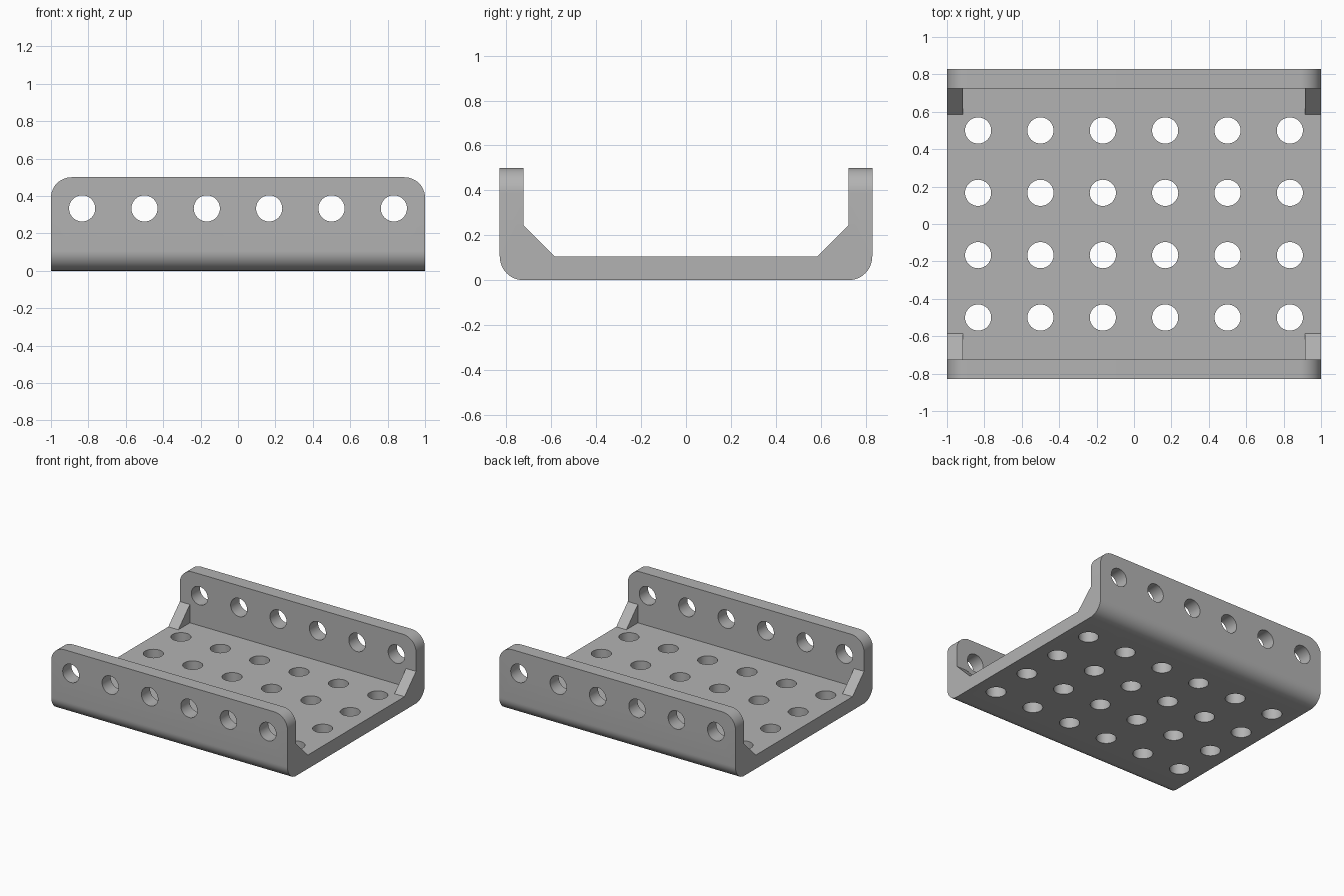
import bpy, bmesh, math
from mathutils import Matrix, Vector

cube = bpy.data.objects.get("Cube")
if cube:
    bpy.data.objects.remove(cube, do_unlink=True)

PITCH = 1 / 3          # hole spacing
HALF_Y = 0.83          # half depth
WALL = 0.105           # sheet thickness
HEIGHT = 0.5
HOLE_R = 0.07
BEND_R = 0.105         # outer bend radius

grey = bpy.data.materials.new("matte_grey")
grey.use_nodes = True
colour = (0.45, 0.45, 0.45, 1)
grey.diffuse_color = colour
grey.node_tree.nodes["Principled BSDF"].inputs["Base Color"].default_value = colour


def to_object(name, bm):
    bmesh.ops.recalc_face_normals(bm, faces=bm.faces)
    mesh = bpy.data.meshes.new(name)
    bm.to_mesh(mesh)
    bm.free()
    mesh.materials.append(grey)
    obj = bpy.data.objects.new(name, mesh)
    bpy.context.collection.objects.link(obj)
    return obj


def extrude_profile(bm, profile, x0, x1):
    """Sweep a (y, z) outline along x."""
    face = bm.faces.new([bm.verts.new((x0, y, z)) for y, z in profile])
    ext = bmesh.ops.extrude_face_region(bm, geom=[face])
    moved = [v for v in ext["geom"] if isinstance(v, bmesh.types.BMVert)]
    bmesh.ops.translate(bm, verts=moved, vec=(x1 - x0, 0, 0))


def combine(obj, helper, operation):
    """Apply a boolean and drop the helper object."""
    helper.hide_render = True
    mod = obj.modifiers.new(operation, 'BOOLEAN')
    mod.operation = operation
    mod.solver = 'EXACT'
    mod.object = helper
    bpy.context.view_layer.objects.active = obj
    bpy.ops.object.modifier_apply(modifier=mod.name)
    bpy.data.objects.remove(helper, do_unlink=True)


# Channel: U section with rounded outer bends
steps = 12
half = [(HALF_Y - WALL, WALL), (HALF_Y - WALL, HEIGHT), (HALF_Y, HEIGHT)]
for i in range(steps + 1):
    a = math.pi / 2 * i / steps
    half.append((HALF_Y - BEND_R + BEND_R * math.cos(a), BEND_R - BEND_R * math.sin(a)))
profile = half + [(-y, z) for y, z in reversed(half)]
bm = bmesh.new()
extrude_profile(bm, profile, -1, 1)
# Round the upper corners of both flanges
corners = [e for e in bm.edges
           if all(abs(v.co.z - HEIGHT) < 1e-4 for v in e.verts)
           and abs(e.verts[0].co.x - e.verts[1].co.x) < 1e-4]
bmesh.ops.bevel(bm, geom=corners, offset=0.11, segments=12, profile=0.5, affect='EDGES')
channel = to_object("perforated_channel", bm)

# Corner gussets
bm = bmesh.new()
inner, lap = HALF_Y - WALL, 0.03
for sx in (-1, 1):
    for sy in (-1, 1):
        brace = [(inner - 0.14, WALL), (inner, WALL + 0.14), (inner + lap, WALL + 0.14),
                 (inner + lap, WALL - lap), (inner - 0.14, WALL - lap)]
        extrude_profile(bm, [(sy * y, z) for y, z in brace], sx, sx * 0.915)
combine(channel, to_object("corner_gussets", bm), 'UNION')

# Holes through the floor and through both flanges
bm = bmesh.new()


def drill(x, y, z, depth, rotation):
    bmesh.ops.create_cone(bm, cap_ends=True, segments=40, radius1=HOLE_R, radius2=HOLE_R,
                          depth=depth, matrix=Matrix.Translation(Vector((x, y, z))) @ rotation)


for col in range(6):
    x = (col - 2.5) * PITCH
    drill(x, 0, PITCH, 2, Matrix.Rotation(math.pi / 2, 4, 'X'))
    for row in range(4):
        drill(x, (row - 1.5) * PITCH, WALL / 2, 0.25, Matrix.Identity(4))
combine(channel, to_object("hole_cutters", bm), 'DIFFERENCE')

# Smooth bends and holes, keep the edges crisp
bpy.ops.object.select_all(action='DESELECT')
channel.select_set(True)
bpy.context.view_layer.objects.active = channel
bpy.ops.object.shade_smooth_by_angle(angle=math.radians(30))
